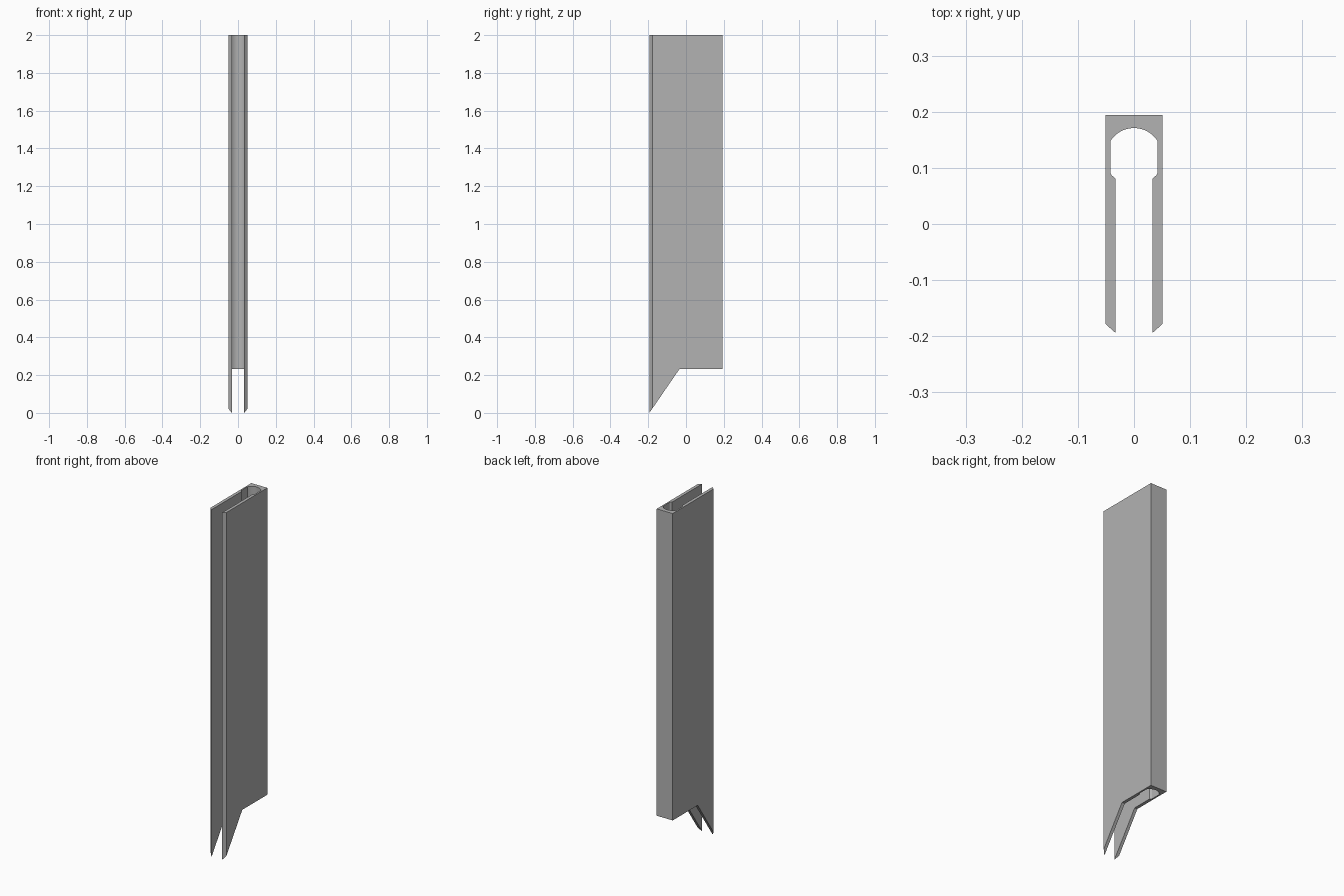
import bpy
import bmesh
import math
from mathutils import Vector

default = bpy.data.objects.get("Cube")
if default:
    bpy.data.objects.remove(default, do_unlink=True)

HALF_DEPTH, HALF_WIDTH, TOP = 0.194, 0.051, 2.0
SLOT, CAVITY = 0.033, 0.042        # half widths of the slot and the wider back
KINK_Y, KINK_Z = -0.034, 0.233     # where the level base meets the sloping cut

grey = bpy.data.materials.new("plain grey")
grey.use_nodes = True
grey.diffuse_color = (0.45, 0.45, 0.45, 1)
grey.node_tree.nodes["Principled BSDF"].inputs["Base Color"].default_value = grey.diffuse_color


def prism(name, points, offset):
    """Extrude a closed outline of 3D points into a solid."""
    bm = bmesh.new()
    face = bm.faces.new([bm.verts.new(p) for p in points])
    new = bmesh.ops.extrude_face_region(bm, geom=[face])["geom"]
    verts = [g for g in new if isinstance(g, bmesh.types.BMVert)]
    bmesh.ops.translate(bm, verts=verts, vec=Vector(offset))
    bmesh.ops.recalc_face_normals(bm, faces=bm.faces)
    mesh = bpy.data.meshes.new(name)
    bm.to_mesh(mesh)
    bm.free()
    mesh.materials.append(grey)
    obj = bpy.data.objects.new(name, mesh)
    bpy.context.collection.objects.link(obj)
    return obj


# Channel outline: one half from the back corner round to the cavity, then mirrored
half = [(HALF_WIDTH, HALF_DEPTH), (HALF_WIDTH, -0.178), (SLOT, -HALF_DEPTH),
        (SLOT, 0.081), (0.040, 0.087), (CAVITY, 0.091)]
crown, spring = 0.171, 0.148
rise = crown - spring
radius = (CAVITY ** 2 + rise ** 2) / (2 * rise)
sweep = math.asin(CAVITY / radius)
steps = 8
for i in range(steps):
    a = sweep * (1 - i / steps)
    half.append((radius * math.sin(a), crown - radius + radius * math.cos(a)))
outline = half + [(0, crown)] + [(-x, y) for x, y in reversed(half)]

base = -0.1
channel = prism("slotted_channel", [(x, y, base) for x, y in outline], (0, 0, TOP - base))

# Cutter for the level base and the pointed front legs
slope = KINK_Z / (KINK_Y + HALF_DEPTH)
low_y = -0.4
low_z = slope * (low_y + HALF_DEPTH)
side = [(KINK_Y, KINK_Z), (0.4, KINK_Z), (0.4, low_z), (low_y, low_z)]
cutter = prism("base_cutter", [(-0.2, y, z) for y, z in side], (0.4, 0, 0))
cutter.hide_render = True

cut = channel.modifiers.new("base cut", 'BOOLEAN')
cut.operation = 'DIFFERENCE'
cut.solver = 'EXACT'
cut.object = cutter
bpy.ops.object.select_all(action='DESELECT')
channel.select_set(True)
bpy.context.view_layer.objects.active = channel
bpy.ops.object.modifier_apply(modifier=cut.name)
bpy.data.objects.remove(cutter, do_unlink=True)

# Smooth only the gentle curve of the cavity
bpy.ops.object.shade_smooth_by_angle(angle=math.radians(20))
